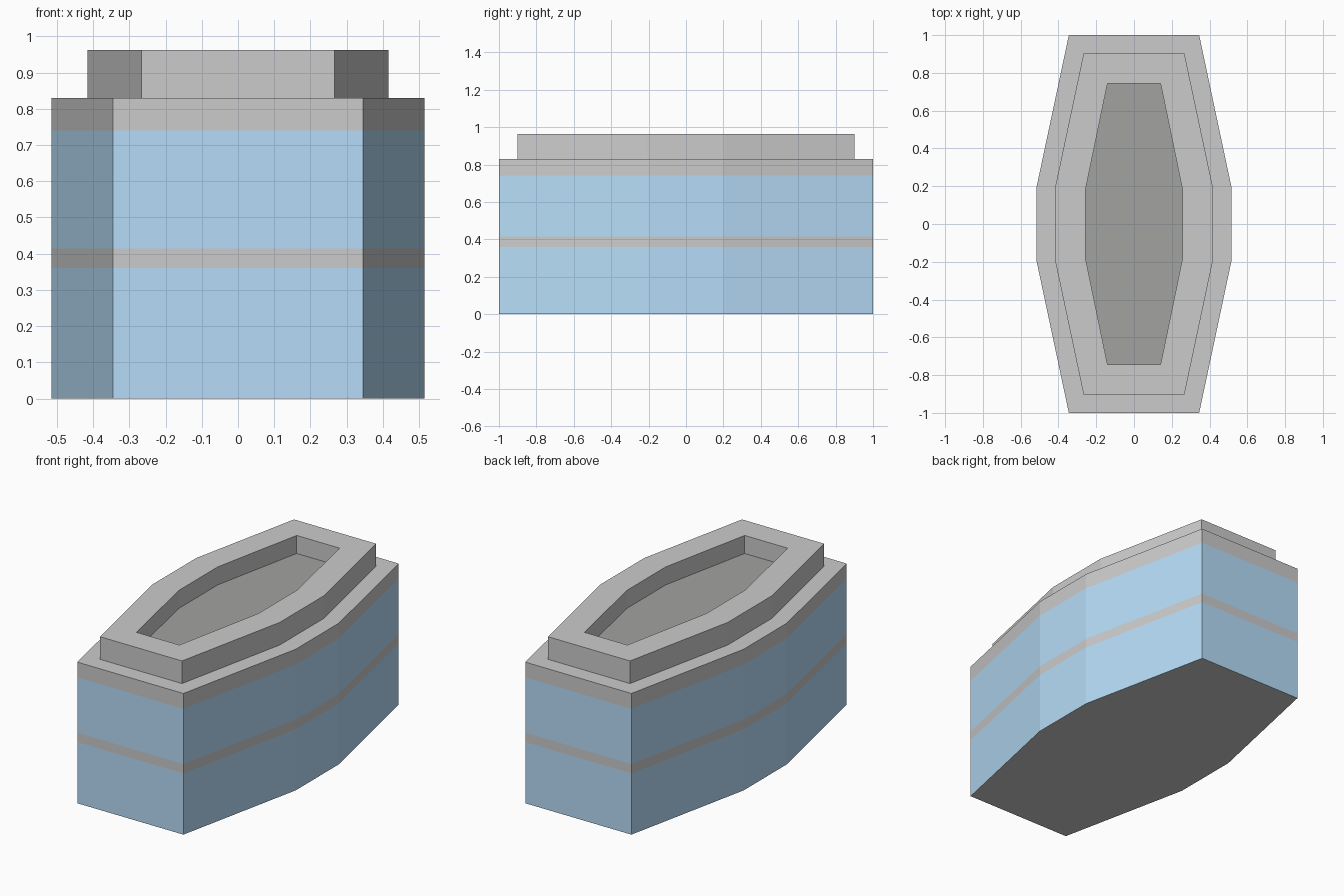
import bpy, bmesh

if "Cube" in bpy.data.objects:
    bpy.data.objects.remove(bpy.data.objects["Cube"])


def material(name, rgb):
    m = bpy.data.materials.new(name)
    m.diffuse_color = (*rgb, 1)
    m.use_nodes = True
    m.node_tree.nodes["Principled BSDF"].inputs["Base Color"].default_value = m.diffuse_color
    return m


GLASS = material("blue_glass", (0.47, 0.72, 0.94))
DARK = material("dark_roof", (0.36, 0.37, 0.35))


def octagon(end_x, end_y, mid_x, mid_y):
    """Long eight-sided plan, mirrored from one quarter, counter-clockwise."""
    q = [(mid_x, mid_y), (end_x, end_y)]
    half = q + [(-x, y) for x, y in reversed(q)]
    return half + [(-x, -y) for x, y in half]


def loft(name, rings, mat=None, bottom=False, top=False):
    """Flat-faced skin through successive (plan, z) rings with optional caps."""
    bm = bmesh.new()
    loops = [[bm.verts.new((x, y, z)) for x, y in plan] for plan, z in rings]
    for a, b in zip(loops, loops[1:]):
        for i in range(len(a)):
            j = (i + 1) % len(a)
            bm.faces.new((a[i], a[j], b[j], b[i]))
    if bottom:
        bm.faces.new(loops[0][::-1])
    if top:
        bm.faces.new(loops[-1])
    mesh = bpy.data.meshes.new(name)
    bm.to_mesh(mesh)
    bm.free()
    if mat:
        mesh.materials.append(mat)
    obj = bpy.data.objects.new(name, mesh)
    bpy.context.collection.objects.link(obj)
    return obj


OUTER = octagon(0.345, 1.0, 0.515, 0.2)
STEP = octagon(0.267, 0.902, 0.415, 0.205)
INNER = octagon(0.14, 0.745, 0.257, 0.18)
ROOF_Z, TOP_Z, FLOOR_Z = 0.83, 0.963, 0.857

# Base plate and the two glazed storeys
loft("base_plate", [(OUTER, 0)], bottom=True)
loft("lower_glazing", [(OUTER, 0), (OUTER, 0.36)], GLASS)
loft("upper_glazing", [(OUTER, 0.415), (OUTER, 0.74)], GLASS)

# Grey band between the storeys
loft("middle_band", [(OUTER, 0.36), (OUTER, 0.415)])

# Cornice, roof ledge and raised rim as one stepped skin
loft("cornice_and_rim", [(OUTER, 0.74), (OUTER, ROOF_Z), (STEP, ROOF_Z),
                         (STEP, TOP_Z), (INNER, TOP_Z), (INNER, FLOOR_Z)])

# Dark sunken roof
loft("sunken_roof", [(INNER, FLOOR_Z)], DARK, top=True)
